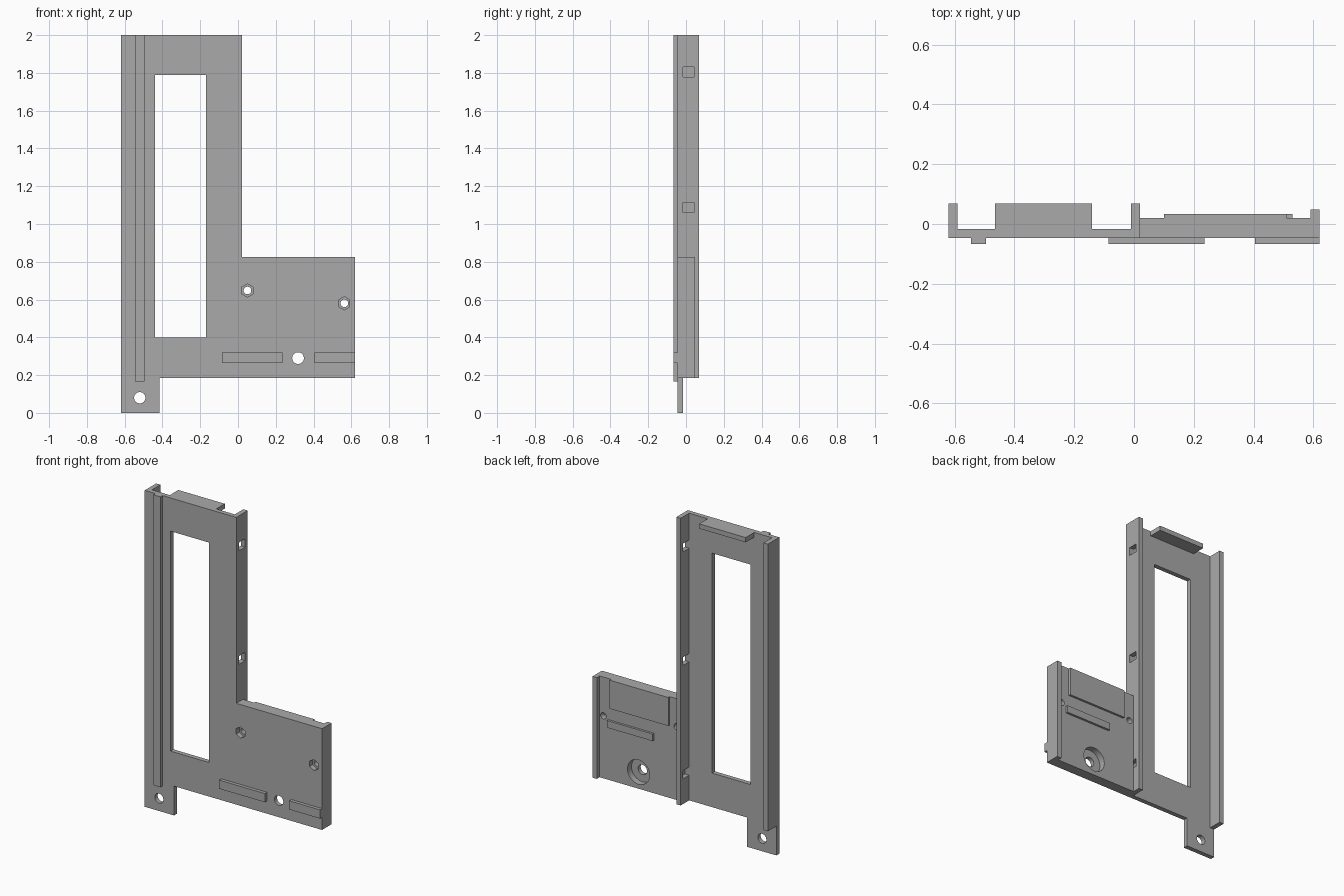
import bpy
import bmesh
from math import pi
from mathutils import Matrix

cube = bpy.data.objects.get("Cube")
if cube:
    bpy.data.objects.remove(cube, do_unlink=True)

grey = bpy.data.materials.new("mid_grey")
grey.use_nodes = True
colour = (0.4, 0.4, 0.4, 1)
grey.diffuse_color = colour
grey.node_tree.nodes["Principled BSDF"].inputs["Base Color"].default_value = colour

# Shared depths, front to back
RAIL, FRONT, FLOOR, PANEL, RAISED, RIM, BACK = -0.067, -0.046, -0.017, 0.02, 0.034, 0.048, 0.068
BASE, STEP, TOP = 0.185, 0.825, 2.0


def finish(name, bm):
    mesh = bpy.data.meshes.new(name)
    bmesh.ops.recalc_face_normals(bm, faces=bm.faces)
    bm.to_mesh(mesh)
    bm.free()
    mesh.materials.append(grey)
    obj = bpy.data.objects.new(name, mesh)
    bpy.context.collection.objects.link(obj)
    return obj


def box(name, x, y, z):
    bm = bmesh.new()
    bmesh.ops.create_cube(bm, size=1)
    for v in bm.verts:
        for i, (low, high) in enumerate((x, y, z)):
            v.co[i] = high if v.co[i] > 0 else low
    return finish(name, bm)


def prism(name, points, y):
    """Extrude an x-z outline through the depth range y."""
    bm = bmesh.new()
    face = bm.faces.new([bm.verts.new((px, y[0], pz)) for px, pz in points])
    moved = bmesh.ops.extrude_face_region(bm, geom=[face])["geom"]
    for v in moved:
        if isinstance(v, bmesh.types.BMVert):
            v.co.y = y[1]
    return finish(name, bm)


def rod(name, x, z, radius, y, sides=32):
    bm = bmesh.new()
    bmesh.ops.create_cone(bm, cap_ends=True, segments=sides, radius1=radius,
                          radius2=radius, depth=y[1] - y[0])
    turn = Matrix.Translation((x, (y[0] + y[1]) / 2, z)) @ Matrix.Rotation(pi / 2, 4, 'X')
    bmesh.ops.transform(bm, matrix=turn, verts=bm.verts)
    return finish(name, bm)


def cut(parts, cutter):
    """Subtract a cutter from every part, then discard it."""
    cutter.hide_render = True
    for part in parts:
        mod = part.modifiers.new("cut", 'BOOLEAN')
        mod.operation = 'DIFFERENCE'
        mod.solver = 'EXACT'
        mod.object = cutter
        bpy.context.view_layer.objects.active = part
        bpy.ops.object.modifier_apply(modifier=mod.name)
    bpy.data.objects.remove(cutter, do_unlink=True)


# Tall back plate with the mounting tab at its foot
outline = [(-0.62, 0), (-0.415, 0), (-0.415, BASE), (0, BASE), (0, TOP), (-0.62, TOP)]
plate = prism("tall_plate", outline, (FRONT, FLOOR))
cut([plate], box("window_cutter", (-0.44, -0.17), (-1, 1), (0.4, 1.79)))
cut([plate], rod("tab_hole_cutter", -0.52, 0.08, 0.03, (-1, 1)))

# Channel walls along both long edges
box("outer_wall", (-0.62, -0.59), (FRONT, BACK), (BASE, TOP))
wall = box("inner_wall", (-0.01, 0.02), (FRONT, BACK), (BASE, TOP))
for z in (1.805, 1.087, 0.37):
    cut([wall], box("slot_cutter", (-0.1, 0.1), (FLOOR, 0.042), (z - 0.026, z + 0.026)))

# Shelf at the top end of the channel
box("top_shelf", (-0.465, -0.14), (FRONT, BACK), (1.97, TOP))

# Thick side panel, its edge rim and raised pads
panel = box("side_panel", (0.02, 0.62), (FRONT, PANEL), (BASE, STEP))
box("panel_rim", (0.59, 0.62), (FRONT, RIM), (BASE, STEP))
box("raised_pad", (0.10, 0.51), (0, RAISED), (0.645, STEP))
box("raised_bar", (0.21, 0.53), (0, RAISED), (0.52, 0.565))

# Screw holes with hexagonal nut pockets in the front
for x, z in ((0.05, 0.648), (0.563, 0.58)):
    cut([panel, wall], rod("nut_cutter", x, z, 0.035, (-0.1, -0.015), 6))
    cut([panel, wall], rod("screw_cutter", x, z, 0.02, (-1, 1)))

# Counterbored hole low on the panel
cut([panel], rod("hole_cutter", 0.318, 0.29, 0.031, (-1, 1)))
cut([panel], rod("counterbore_cutter", 0.318, 0.29, 0.077, (-0.02, 0.1)))

# Guide rails on the front
box("long_rail", (-0.545, -0.495), (RAIL, FRONT), (0.165, TOP))
for name, x in (("middle_rail", (-0.085, 0.235)), ("end_rail", (0.405, 0.62))):
    box(name, x, (RAIL, FRONT), (0.265, 0.32))
